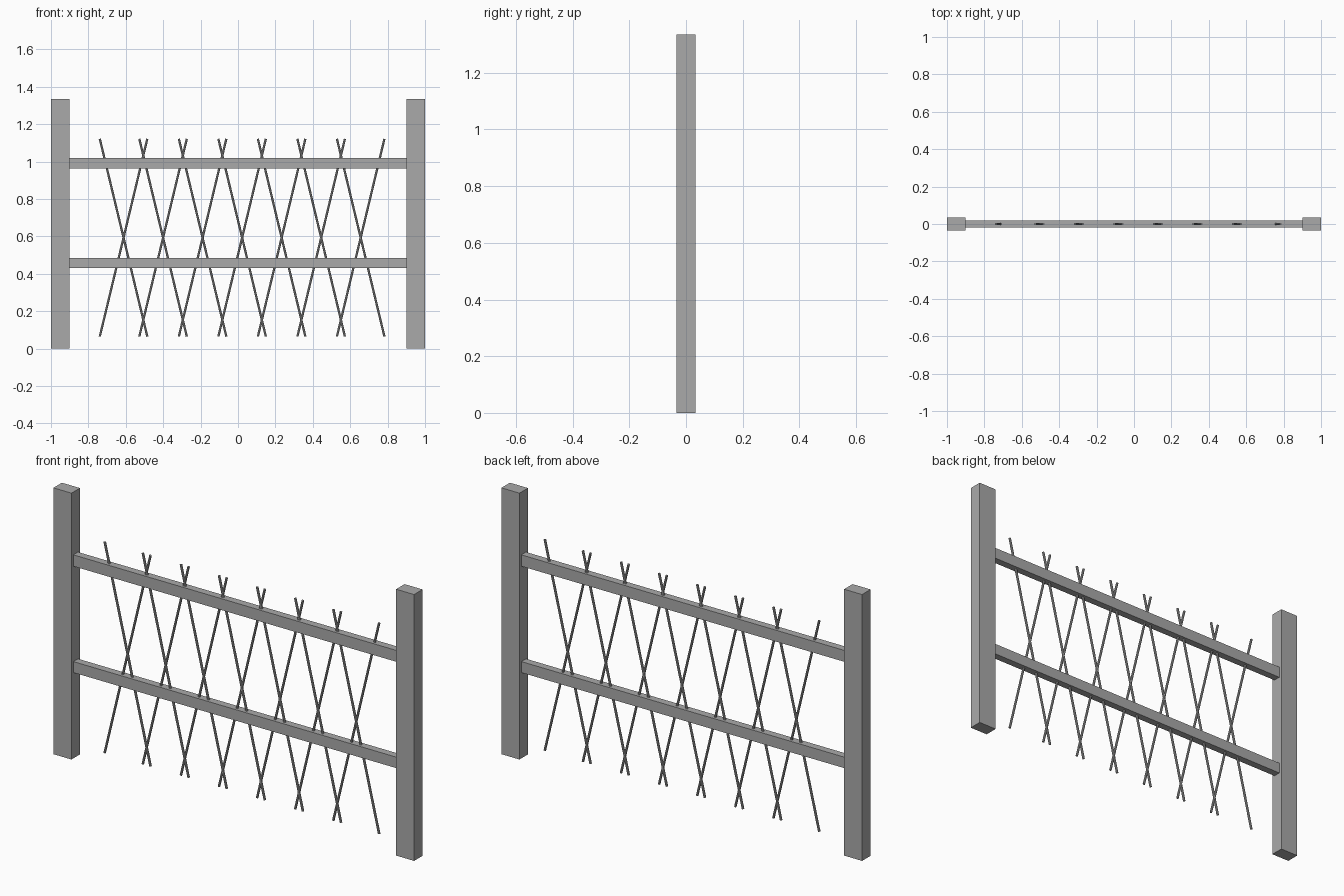
import bpy, math
from mathutils import Vector

if "Cube" in bpy.data.objects:
    bpy.data.objects.remove(bpy.data.objects["Cube"])

grey = bpy.data.materials.new("plain grey")
grey.diffuse_color = (0.4, 0.4, 0.4, 1)
grey.use_nodes = True
grey.node_tree.nodes["Principled BSDF"].inputs["Base Color"].default_value = grey.diffuse_color


def box(name, x0, x1, depth, z0, z1):
    bpy.ops.mesh.primitive_cube_add(size=1, location=((x0 + x1) / 2, 0, (z0 + z1) / 2))
    ob = bpy.context.object
    ob.name = name
    ob.scale = (x1 - x0, depth, z1 - z0)
    bpy.ops.object.transform_apply(location=False, rotation=False, scale=True)
    ob.data.materials.append(grey)


def rod(name, bottom, top, radius=0.006):
    a, b = Vector(bottom), Vector(top)
    bpy.ops.mesh.primitive_cylinder_add(vertices=8, radius=radius, depth=(b - a).length,
                                        location=(a + b) / 2)
    ob = bpy.context.object
    ob.name = name
    ob.rotation_euler = (0, math.atan2(b.x - a.x, b.z - a.z), 0)
    ob.data.materials.append(grey)


# End posts
box("left_post", -1.0, -0.9, 0.067, 0, 1.335)
box("right_post", 0.9, 1.0, 0.067, 0, 1.335)

# Horizontal rails between the posts
box("lower_rail", -0.9, 0.9, 0.037, 0.43, 0.485)
box("upper_rail", -0.9, 0.9, 0.037, 0.963, 1.02)

# Crossed thin rods
for i in range(7):
    x = -0.612 + i * 0.2113
    for side, dx in (("right", 0.127), ("left", -0.127)):
        rod(f"rod_leaning_{side}_{i + 1}", (x - dx, 0, 0.065), (x + dx, 0, 1.122))
